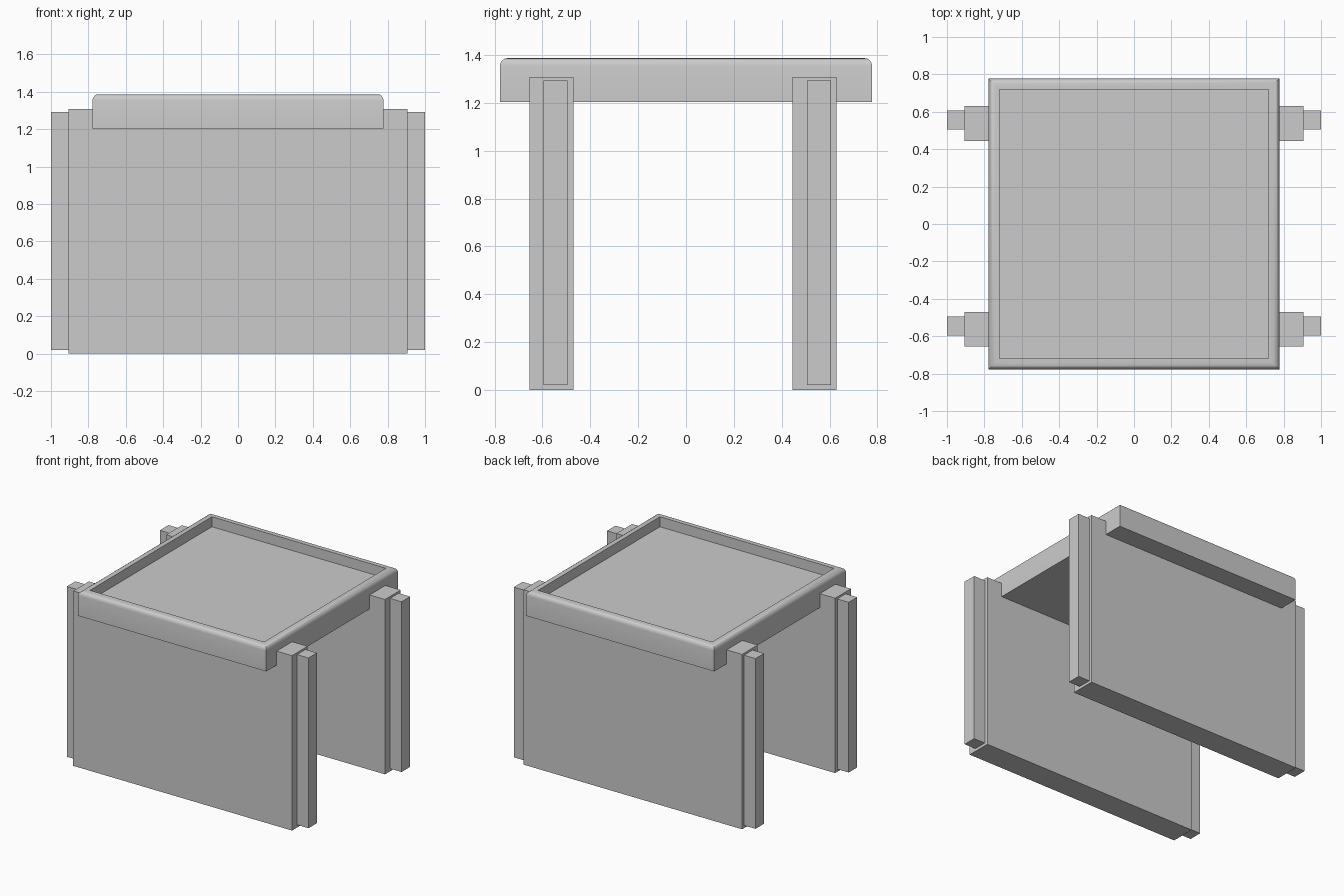
import bpy, bmesh, math

if "Cube" in bpy.data.objects:
    bpy.data.objects.remove(bpy.data.objects["Cube"])


def box(name, x, y, z):
    """Box from (min, max) ranges."""
    bm = bmesh.new()
    bmesh.ops.create_cube(bm, size=1)
    for v in bm.verts:
        for i, (lo, hi) in enumerate((x, y, z)):
            v.co[i] = lo if v.co[i] < 0 else hi
    me = bpy.data.meshes.new(name)
    bm.to_mesh(me)
    bm.free()
    ob = bpy.data.objects.new(name, me)
    bpy.context.collection.objects.link(ob)
    return ob


def square_loft(name, profile):
    """Stack square rings given as (half width, height) and cap both ends."""
    bm = bmesh.new()
    rings = [[bm.verts.new((sx * r, sy * r, z))
              for sx, sy in ((-1, -1), (1, -1), (1, 1), (-1, 1))]
             for r, z in profile]
    for a, b in zip(rings, rings[1:]):
        for i in range(4):
            j = (i + 1) % 4
            bm.faces.new((a[i], a[j], b[j], b[i]))
    bm.faces.new(rings[0][::-1])
    bm.faces.new(rings[-1])
    bmesh.ops.recalc_face_normals(bm, faces=bm.faces)
    me = bpy.data.meshes.new(name)
    bm.to_mesh(me)
    bm.free()
    ob = bpy.data.objects.new(name, me)
    bpy.context.collection.objects.link(ob)
    return ob


# Side panels with a narrower tongue at each end
for label, panel_y, tongue_y in (
        ("front", (-0.655, -0.47), (-0.595, -0.495)),
        ("back", (0.445, 0.63), (0.505, 0.607))):
    box(label + "_panel", (-0.905, 0.905), panel_y, (0, 1.308))
    for side, tongue_x in (("left", (-1, -0.905)), ("right", (0.905, 1))):
        box(f"{label}_{side}_tongue", tongue_x, tongue_y, (0.02, 1.293))

# Tray top: straight sides, rounded upper edge, narrow rim and sunken floor
half, top, radius = 0.778, 1.387, 0.032
profile = [(half, 1.203)]
for k in range(5):
    a = math.radians(90 * k / 4)
    profile.append((half - radius + radius * math.cos(a),
                    top - radius + radius * math.sin(a)))
profile += [(0.72, top), (0.72, 1.312)]
tray = square_loft("tray_top", profile)

bpy.ops.object.select_all(action='DESELECT')
tray.select_set(True)
bpy.context.view_layer.objects.active = tray
bpy.ops.object.shade_smooth_by_angle(angle=math.radians(30))
